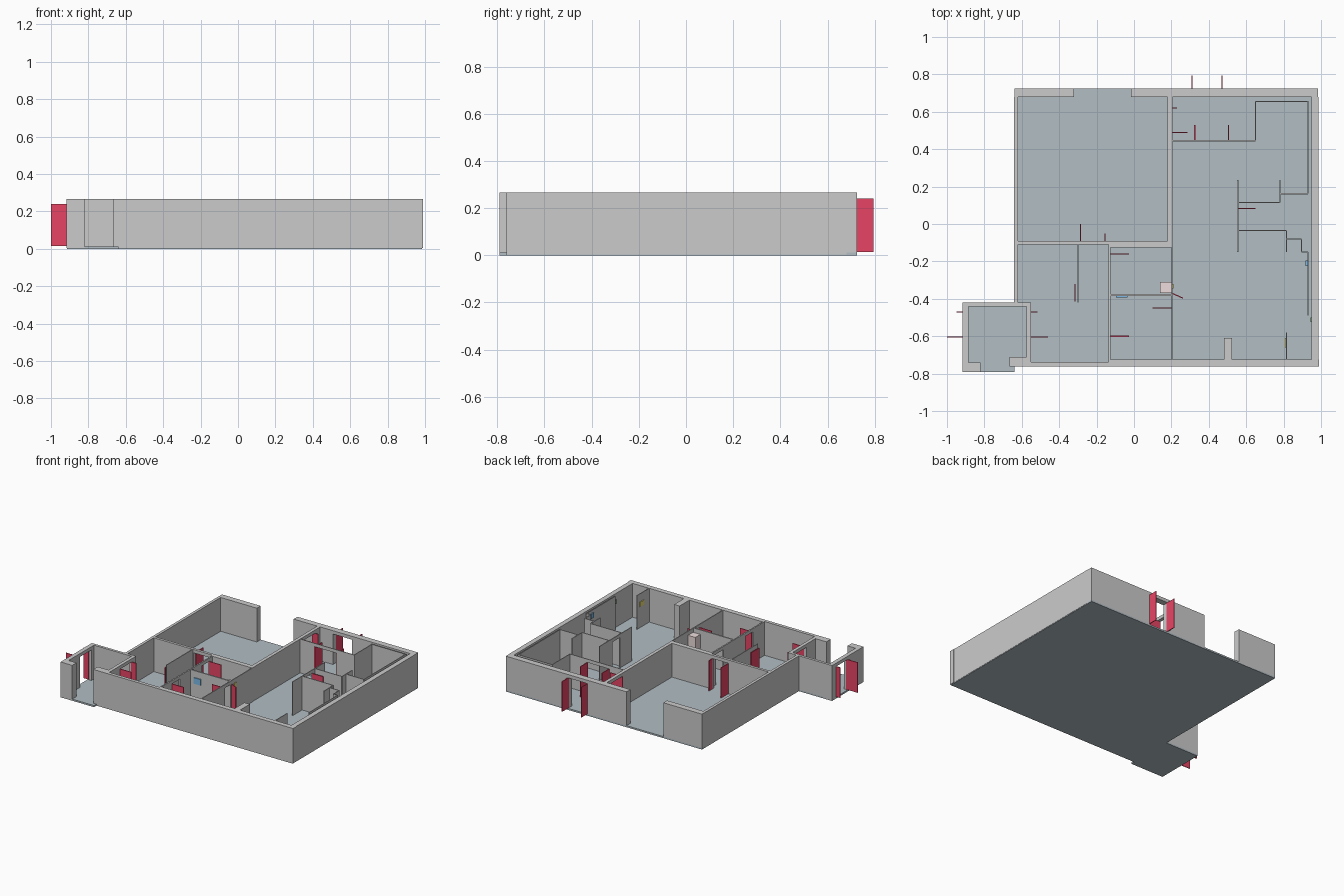
import bpy, bmesh

if "Cube" in bpy.data.objects:
    bpy.data.objects.remove(bpy.data.objects["Cube"])

TOP, FLOOR, HEAD = 0.265, 0.012, 0.24
T = 0.006  # thin partition and door leaf thickness


def mat(name, rgb):
    m = bpy.data.materials.new(name)
    m.diffuse_color = (*rgb, 1)
    m.use_nodes = True
    m.node_tree.nodes["Principled BSDF"].inputs["Base Color"].default_value = m.diffuse_color
    return m


RED = mat("door_red", (0.8, 0.06, 0.13))
SLATE = mat("floor_slate", (0.44, 0.51, 0.55))
PINK = mat("cabinet_pink", (0.85, 0.72, 0.72))
BLUE = mat("panel_blue", (0.2, 0.5, 0.8))
GREEN = mat("panel_green", (0.2, 0.45, 0.2))
YELLOW = mat("panel_yellow", (0.8, 0.7, 0.2))


def finish(name, bm, material=None):
    bmesh.ops.recalc_face_normals(bm, faces=bm.faces)
    me = bpy.data.meshes.new(name)
    bm.to_mesh(me)
    bm.free()
    ob = bpy.data.objects.new(name, me)
    bpy.context.collection.objects.link(ob)
    if material:
        me.materials.append(material)
    return ob


def add_box(bm, x0, x1, y0, y1, z0, z1):
    vs = bmesh.ops.create_cube(bm, size=1)["verts"]
    for v in vs:
        v.co.x = x1 if v.co.x > 0 else x0
        v.co.y = y1 if v.co.y > 0 else y0
        v.co.z = z1 if v.co.z > 0 else z0


def box(name, x0, x1, y0, y1, z0=FLOOR, z1=TOP, material=None):
    bm = bmesh.new()
    add_box(bm, x0, x1, y0, y1, z0, z1)
    return finish(name, bm, material)


def wall(name, x0, x1, y0, y1, door=None, z0=FLOOR):
    """Wall box with an optional doorway (a, b) along its longer side."""
    bm = bmesh.new()
    if not door:
        add_box(bm, x0, x1, y0, y1, z0, TOP)
    else:
        a, b = door
        along_x = (x1 - x0) > (y1 - y0)
        lo, hi = (x0, x1) if along_x else (y0, y1)
        for s, e, z in ((lo, a, z0), (a, b, HEAD), (b, hi, z0)):
            if e - s < 0.001:
                continue
            if along_x:
                add_box(bm, s, e, y0, y1, z, TOP)
            else:
                add_box(bm, x0, x1, s, e, z, TOP)
    finish(name, bm)


# floor slab, with the porch projecting on the left
outline = [(-0.64, 0.725), (0.985, 0.725), (0.985, -0.76), (-0.64, -0.76),
           (-0.64, -0.79), (-0.915, -0.79), (-0.915, -0.42), (-0.64, -0.42)]
bm = bmesh.new()
face = bm.faces.new([bm.verts.new((x, y, 0)) for x, y in outline])
ext = bmesh.ops.extrude_face_region(bm, geom=[face])["geom"]
for v in ext:
    if isinstance(v, bmesh.types.BMVert):
        v.co.z = FLOOR
finish("floor", bm, SLATE)

# outer walls of the main building
Z = 0.004
wall("back_wall_left", -0.64, -0.32, 0.68, 0.725, z0=Z)
wall("back_wall_right", -0.015, 0.985, 0.68, 0.725, (0.31, 0.47), z0=Z)
wall("right_wall", 0.95, 0.987, -0.725, 0.68, z0=Z)
wall("front_wall", -0.135, 0.99, -0.762, -0.725, z0=Z)
wall("front_wall_left", -0.665, -0.135, -0.762, -0.737, z0=Z)
wall("left_wall", -0.641, -0.62, -0.42, 0.68, z0=Z)
wall("front_wall_pier", 0.48, 0.525, -0.725, -0.61)

# porch walls
wall("porch_left_wall", -0.916, -0.885, -0.74, -0.44, (-0.605, -0.47), z0=Z)
wall("porch_back_wall", -0.916, -0.55, -0.44, -0.42, z0=Z)
wall("porch_right_wall", -0.575, -0.55, -0.737, -0.44, (-0.605, -0.47))
wall("porch_front_stub", -0.916, -0.82, -0.791, -0.74, z0=Z)
wall("porch_inner_stub", -0.665, -0.575, -0.737, -0.71)

# inner room walls
wall("hall_divider", 0.18, 0.205, -0.125, 0.68, (0.49, 0.62))
wall("hall_front_wall", -0.62, 0.18, -0.11, -0.09, (-0.29, -0.155))
wall("small_room_back_wall", -0.135, 0.18, -0.125, -0.11)
wall("small_room_left_wall", -0.135, -0.125, -0.375, -0.125, (-0.25, -0.16))
wall("front_room_left_wall", -0.135, -0.125, -0.725, -0.385, (-0.6, -0.51))
wall("small_rooms_divider", -0.135, 0.207, -0.385, -0.375)
wall("small_room_right_wall", 0.2, 0.207, -0.375, -0.125)
wall("front_room_right_wall", 0.2, 0.207, -0.725, -0.385, (-0.45, -0.387))

# thin partitions: (fixed axis, position, start, end, doorway)
partitions = [
    ("x", -0.3, -0.42, -0.11, None),
    ("y", 0.445, 0.205, 0.65, (0.325, 0.505)),
    ("x", 0.65, 0.445, 0.658, None),
    ("y", 0.655, 0.65, 0.93, None),
    ("x", 0.93, 0.162, 0.658, None),
    ("y", 0.162, 0.78, 0.93, None),
    ("x", 0.78, 0.115, 0.235, None),
    ("y", 0.115, 0.555, 0.78, None),
    ("x", 0.555, -0.15, 0.235, (-0.005, 0.08)),
    ("y", -0.035, 0.555, 0.815, None),
    ("x", 0.815, -0.15, -0.035, None),
    ("y", -0.08, 0.815, 0.895, None),
    ("x", 0.895, -0.15, -0.08, None),
    ("y", -0.15, 0.895, 0.93, None),
    ("x", 0.93, -0.49, -0.15, None),
    ("x", 0.815, -0.725, -0.58, None),
]
for i, (axis, p, a, b, door) in enumerate(partitions, 1):
    lo, hi = p - T / 2, p + T / 2
    ends = (lo, hi, a, b) if axis == "x" else (a, b, lo, hi)
    wall(f"partition_{i}", *ends, door)

# open door leaves: (fixed axis, position, start, end)
doors = [
    ("x", 0.31, 0.715, 0.795), ("x", 0.47, 0.715, 0.795),
    ("x", 0.325, 0.44, 0.53), ("x", 0.505, 0.44, 0.53),
    ("y", 0.49, 0.18, 0.285), ("y", 0.62, 0.18, 0.23),
    ("x", -0.287, -0.09, 0.0), ("x", -0.155, -0.09, -0.05),
    ("y", -0.16, -0.125, -0.028), ("y", -0.6, -0.125, -0.028),
    ("y", -0.45, 0.1, 0.2), ("x", -0.315, -0.415, -0.32),
    ("y", 0.083, 0.555, 0.65),
    ("y", -0.47, -0.95, -0.905), ("y", -0.605, -1.0, -0.905),
    ("y", -0.47, -0.555, -0.515), ("y", -0.605, -0.555, -0.46),
]
for i, (axis, p, a, b) in enumerate(doors, 1):
    lo, hi = p - T / 2, p + T / 2
    ends = (lo, hi, a, b) if axis == "x" else (a, b, lo, hi)
    box(f"door_{i}", *ends, 0.014, HEAD, RED)

# narrow leaf swung at an angle
leaf = box("door_angled", 0, 0.06, -T / 2, T / 2, 0.014, HEAD, RED)
leaf.location = (0.207, -0.372, 0)
leaf.rotation_euler.z = -0.42

# wall cabinet and small wall panels
box("wall_cabinet", 0.14, 0.2, -0.37, -0.31, 0.13, 0.235, PINK)
box("screen", -0.095, -0.035, -0.392, -0.385, 0.17, 0.215, BLUE)
box("sign_front", 0.207, 0.211, -0.345, -0.32, 0.2, 0.235, YELLOW)
box("sign_blue", 0.918, 0.927, -0.225, -0.195, 0.21, 0.245, BLUE)
box("sign_green", 0.944, 0.95, -0.525, -0.5, 0.19, 0.22, GREEN)
box("sign_yellow", 0.807, 0.812, -0.66, -0.61, 0.17, 0.205, YELLOW)
